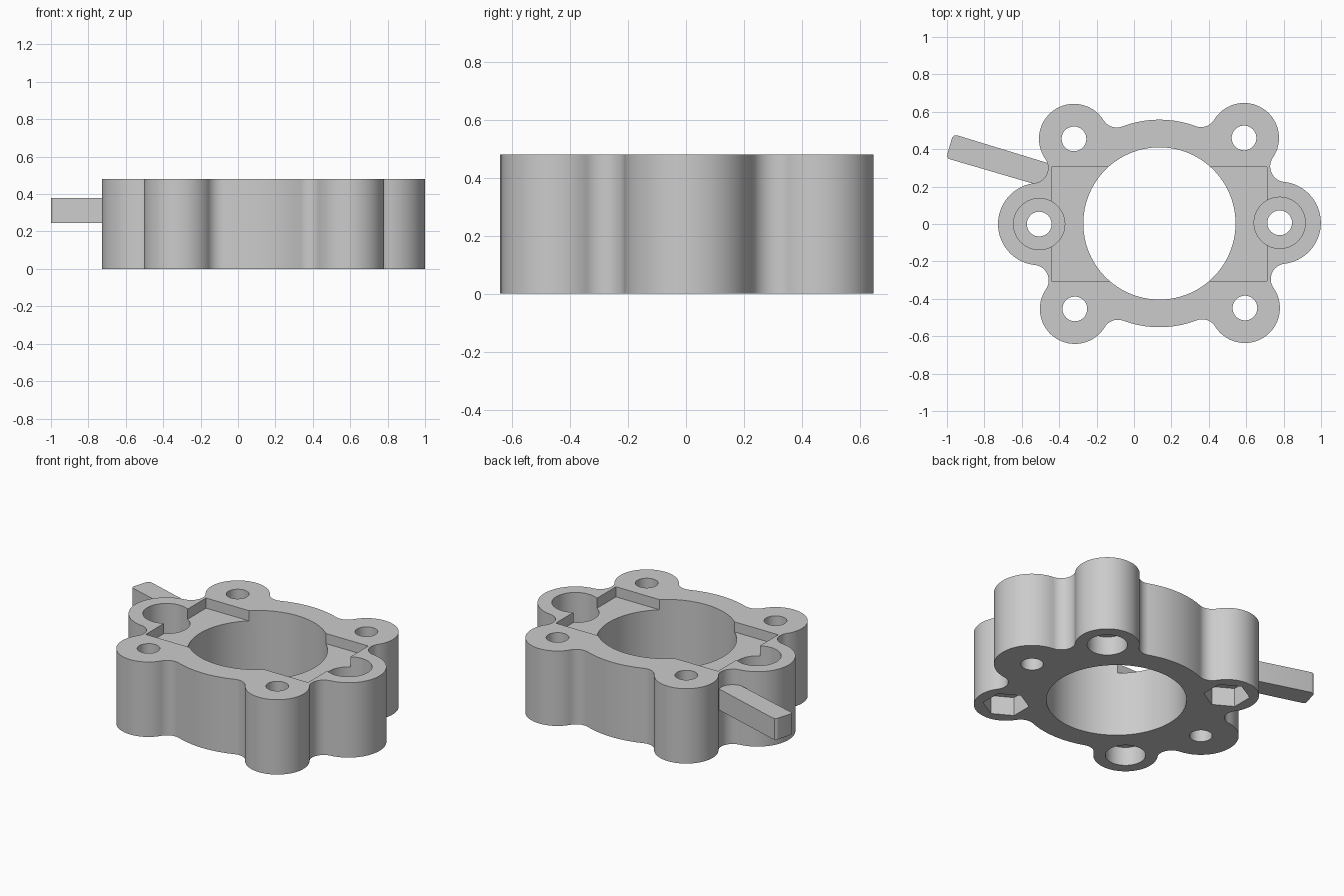
import bpy, bmesh, math
from mathutils import Vector

if "Cube" in bpy.data.objects:
    bpy.data.objects.remove(bpy.data.objects["Cube"])

H = 0.48                          # body height
CENTRE = Vector((0.136, 0.003))   # bore axis
PITCH = 0.643                     # bolt circle radius
TWIST = math.radians(0.3)
FILLET = 0.083
TAU = 2 * math.pi

grey = bpy.data.materials.new("plain_grey")
grey.use_nodes = True
grey.diffuse_color = (0.6, 0.6, 0.6, 1)
grey.node_tree.nodes["Principled BSDF"].inputs["Base Color"].default_value = (0.6, 0.6, 0.6, 1)


def prism(name, points, z0, z1):
    """Extrude a flat outline between two heights."""
    bm = bmesh.new()
    face = bm.faces.new([bm.verts.new((p[0], p[1], z0)) for p in points])
    out = bmesh.ops.extrude_face_region(bm, geom=[face])
    top = [v for v in out["geom"] if isinstance(v, bmesh.types.BMVert)]
    bmesh.ops.translate(bm, verts=top, vec=(0, 0, z1 - z0))
    bmesh.ops.recalc_face_normals(bm, faces=bm.faces)
    mesh = bpy.data.meshes.new(name)
    bm.to_mesh(mesh)
    bm.free()
    mesh.materials.append(grey)
    obj = bpy.data.objects.new(name, mesh)
    bpy.context.collection.objects.link(obj)
    return obj


def arc(c, r, start, sweep):
    n = max(3, int(abs(sweep) / math.radians(4)))
    return [c + r * Vector((math.cos(start + sweep * i / n), math.sin(start + sweep * i / n)))
            for i in range(n + 1)]


def polygon(c, r, n=64, turn=0.0):
    return [c + r * Vector((math.cos(turn + TAU * i / n), math.sin(turn + TAU * i / n)))
            for i in range(n)]


def bearing(a, b):
    return math.atan2(b.y - a.y, b.x - a.x)


def bolt(degrees):
    a = math.radians(degrees) + TWIST
    return CENTRE + PITCH * Vector((math.cos(a), math.sin(a)))


def fillet_centre(a, ra, b, rb):
    """Centre of the outer circle touching both given circles."""
    d = (b - a).length
    u = (b - a) / d
    p, q = ra + FILLET, rb + FILLET
    along = (p * p - q * q + d * d) / (2 * d)
    return a + u * along + Vector((u.y, -u.x)) * math.sqrt(p * p - along * along)


def cut(body, points, z0, z1):
    tool = prism("cutter", points, z0, z1)
    tool.hide_render = True
    mod = body.modifiers.new("cut", "BOOLEAN")
    mod.operation = "DIFFERENCE"
    mod.solver = "EXACT"
    mod.object = tool
    bpy.context.view_layer.objects.active = body
    bpy.ops.object.modifier_apply(modifier=mod.name)
    bpy.data.objects.remove(tool)


# Outline: ring and six lobes, blended by concave fillets
ring, corner, side = (CENTRE, 0.555), 0.187, 0.22
circles = [(bolt(0), side), (bolt(45), corner), ring, (bolt(135), corner),
           (bolt(180), side), (bolt(225), corner), ring, (bolt(315), corner)]
count = len(circles)
blends = [fillet_centre(*circles[i], *circles[(i + 1) % count]) for i in range(count)]
outline = []
for i, (c, r) in enumerate(circles):
    start, end = bearing(c, blends[i - 1]), bearing(c, blends[i])
    outline += arc(c, r, start, (end - start) % TAU)
    nxt = circles[(i + 1) % count][0]
    f0, f1 = bearing(blends[i], c), bearing(blends[i], nxt)
    outline += arc(blends[i], FILLET, f0, -((f0 - f1) % TAU))[1:-1]
body = prism("clamp_body", outline, 0, H)

# Shallow rectangular recess and main bore
cut(body, [(-0.44, -0.305), (0.71, -0.305), (0.71, 0.305), (-0.44, 0.305)], 0.415, H + 0.1)
cut(body, polygon(CENTRE, 0.407, 96), -0.1, H + 0.1)

# Bolt holes, with counterbores above the side lobes
for angle in (0, 45, 135, 180, 225, 315):
    cut(body, polygon(bolt(angle), 0.066), -0.1, H + 0.1)
for angle in (0, 180):
    cut(body, polygon(bolt(angle), 0.137), 0.24, H + 0.1)

# Underside: round head pockets and hexagonal nut pockets on the corners
for angle in (45, 225):
    cut(body, polygon(bolt(angle), 0.117), -0.1, 0.12)
for angle in (135, 315):
    cut(body, polygon(bolt(angle), 0.135, 6, math.radians(30)), -0.1, 0.12)

# Lever arm with a softened tip
arm = prism("lever_arm", [(-0.40, 0.175), (-0.40, 0.307), (-0.945, 0.474), (-0.96, 0.474),
                          (-0.972, 0.463), (-0.998, 0.375), (-1.0, 0.36), (-0.99, 0.348)],
            0.245, 0.38)

bpy.ops.object.select_all(action="DESELECT")
for obj in (body, arm):
    obj.select_set(True)
bpy.context.view_layer.objects.active = body
bpy.ops.object.shade_smooth_by_angle(angle=math.radians(25))
